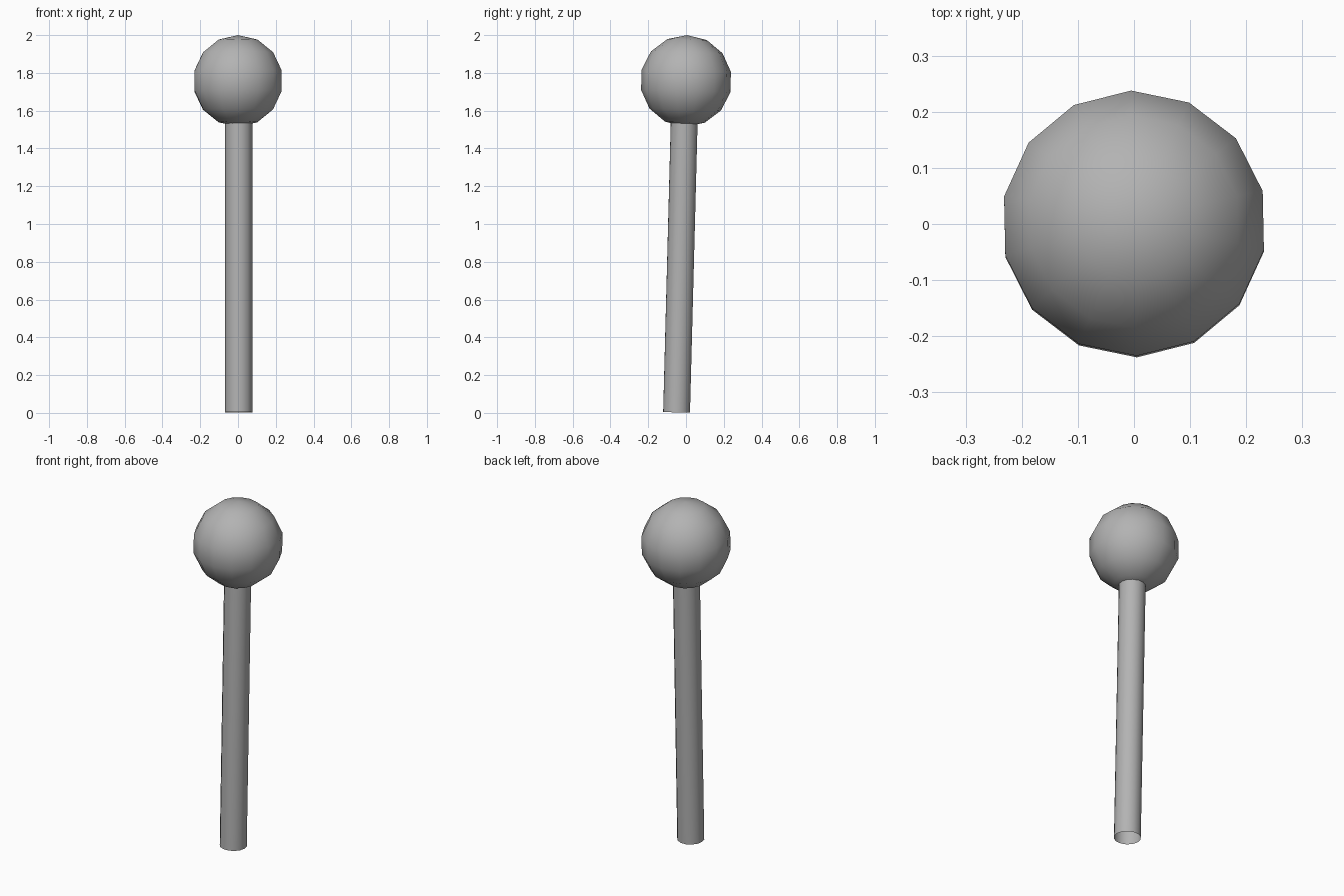
import bpy
import math
from mathutils import Matrix, Vector

if "Cube" in bpy.data.objects:
    bpy.data.objects.remove(bpy.data.objects["Cube"])

TILT = math.radians(-1.5)   # whole piece leans slightly back
SPIN = math.radians(1.2)
BALL_R = 0.2425
BALL_C = Vector((0, 0.0, 2 - BALL_R))
ROD_R = 0.0725
ROD_LEN = BALL_C.z - 0.002 - 0.2   # ends inside the ball

grey = bpy.data.materials.new("mid_grey")
grey.diffuse_color = (0.45, 0.45, 0.45, 1)
grey.use_nodes = True
grey.node_tree.nodes["Principled BSDF"].inputs["Base Color"].default_value = grey.diffuse_color


def place(obj, name, local):
    """Name a part, seat it on the leaning axis, colour and smooth it."""
    obj.name = name
    lean = Matrix.Translation(BALL_C) @ Matrix.Rotation(TILT, 4, 'X') @ Matrix.Rotation(SPIN, 4, 'Z')
    obj.data.transform(lean @ local)
    obj.data.materials.append(grey)
    bpy.ops.object.shade_smooth()


# Round head: low-poly sphere, 14 sides and 7 bands
bpy.ops.mesh.primitive_uv_sphere_add(segments=14, ring_count=7, radius=BALL_R)
place(bpy.context.object, "ball_head", Matrix.Identity(4))

# Stick: hollow tube open at both ends
bpy.ops.mesh.primitive_cylinder_add(vertices=14, radius=ROD_R, depth=ROD_LEN, end_fill_type='NOTHING')
mid = -(0.2 + ROD_LEN / 2)
place(bpy.context.object, "stick",
      Matrix.Translation((0.004, -0.004, mid)) @ Matrix.Rotation(math.pi / 2, 4, 'Z'))
